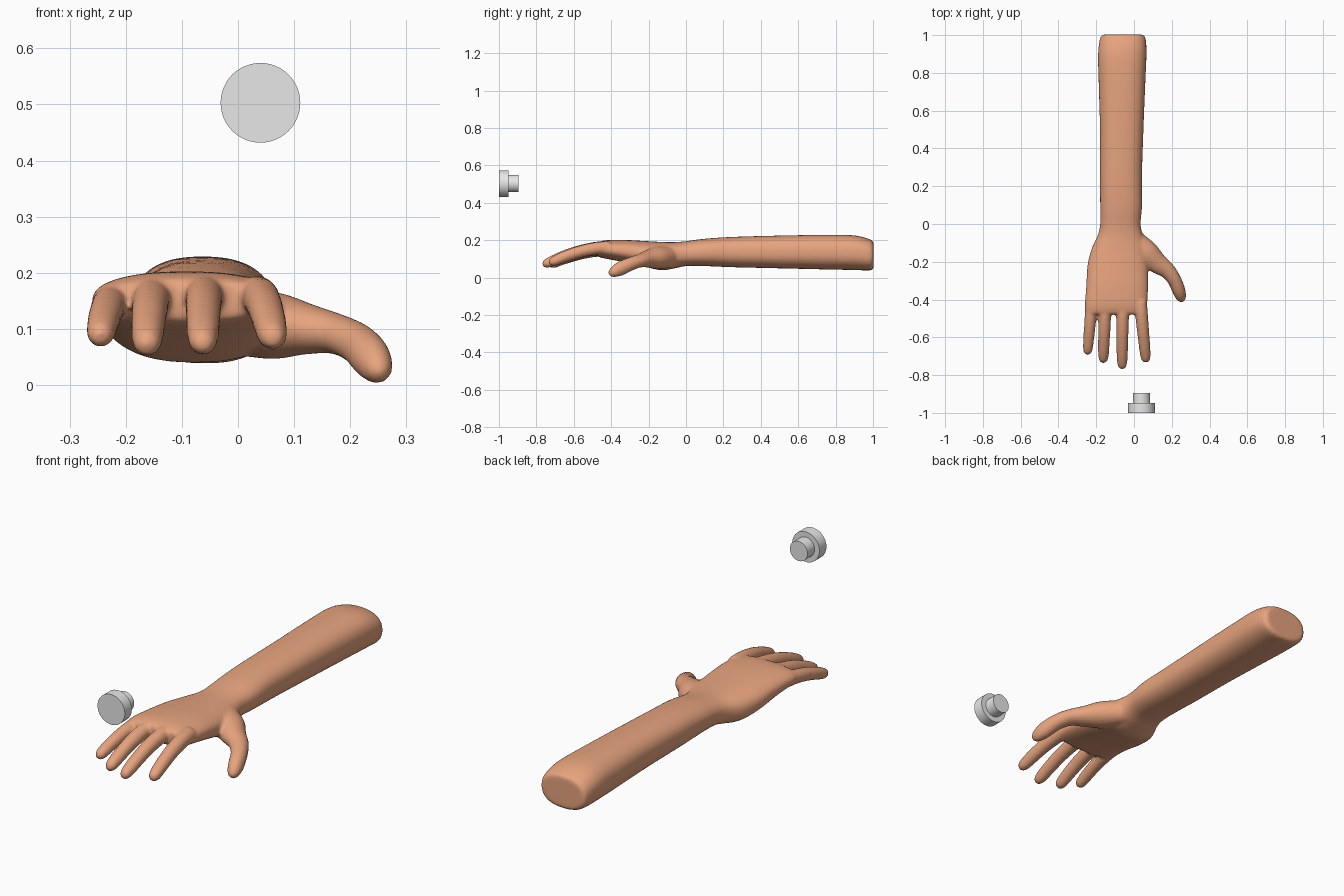
import bpy, bmesh, math
from mathutils import Vector

if "Cube" in bpy.data.objects:
    bpy.data.objects.remove(bpy.data.objects["Cube"])


def material(name, rgb):
    m = bpy.data.materials.new(name)
    m.diffuse_color = (*rgb, 1)
    m.use_nodes = True
    m.node_tree.nodes["Principled BSDF"].inputs["Base Color"].default_value = m.diffuse_color
    return m


skin = material("skin", (0.80, 0.37, 0.21))
grey = material("light_grey", (0.8, 0.8, 0.8))


def smooth_rows(rows, steps=4):
    """Catmull-Rom interpolation between rows of numbers."""
    out = []
    for i in range(len(rows) - 1):
        a, b, c, d = rows[max(i - 1, 0)], rows[i], rows[i + 1], rows[min(i + 2, len(rows) - 1)]
        for s in range(steps):
            t = s / steps
            out.append([0.5 * (2 * q + (r - p) * t + (2 * p - 5 * q + 4 * r - u) * t * t
                               + (3 * q - p - 3 * r + u) * t ** 3)
                        for p, q, r, u in zip(a, b, c, d)])
    return out + [list(rows[-1])]


def loft(bm, rows, power=2.0, axis=None, n=32):
    """Closed tube through rows of (x, y, z, half width, half height)."""
    rows = smooth_rows(rows)
    pts = [Vector(r[:3]) for r in rows]
    rings = []
    for i, r in enumerate(rows):
        t = axis or (pts[min(i + 1, len(pts) - 1)] - pts[max(i - 1, 0)]).normalized()
        side = t.cross(Vector((0, 0, 1))).normalized()
        up = side.cross(t)
        ring = []
        for k in range(n):
            a = 2 * math.pi * k / n
            u = math.copysign(abs(math.cos(a)) ** (2 / power), math.cos(a))
            v = math.copysign(abs(math.sin(a)) ** (2 / power), math.sin(a))
            ring.append(bm.verts.new(pts[i] + side * u * r[3] + up * v * r[4]))
        rings.append(ring)
    for p, q in zip(rings, rings[1:]):
        for k in range(n):
            bm.faces.new((p[k], p[(k + 1) % n], q[(k + 1) % n], q[k]))
    bm.faces.new(rings[0][::-1])
    bm.faces.new(rings[-1])


bm = bmesh.new()

# forearm, wrist and palm: y, left, right, bottom, top
sections = [
    (1.003, -0.160, 0.040, 0.052, 0.187),
    (0.985, -0.179, 0.061, 0.039, 0.204),
    (0.90, -0.190, 0.066, 0.041, 0.226),
    (0.75, -0.187, 0.060, 0.044, 0.229),
    (0.50, -0.180, 0.050, 0.050, 0.225),
    (0.25, -0.180, 0.042, 0.056, 0.218),
    (0.10, -0.179, 0.043, 0.062, 0.208),
    (0.00, -0.179, 0.035, 0.062, 0.195),
    (-0.06, -0.192, 0.047, 0.050, 0.190),
    (-0.13, -0.224, 0.070, 0.040, 0.191),
    (-0.22, -0.246, 0.075, 0.058, 0.196),
    (-0.33, -0.253, 0.075, 0.083, 0.202),
    (-0.42, -0.260, 0.070, 0.100, 0.201),
    (-0.465, -0.258, 0.068, 0.110, 0.192),
    (-0.478, -0.250, 0.060, 0.120, 0.182),
]
loft(bm, [((l + r) / 2, y, (b + t) / 2, (r - l) / 2, (t - b) / 2)
          for y, l, r, b, t in sections], 2.4, Vector((0, -1, 0)), 48)

# four fingers: base x, tip x, tip y, base z, tip z, thickness
for bx, tx, ty, bz, tz, w in [
    (-0.223, -0.247, -0.692, 0.147, 0.085, 0.94),
    (-0.152, -0.163, -0.735, 0.157, 0.068, 1.0),
    (-0.060, -0.063, -0.768, 0.162, 0.070, 1.0),
    (0.033, 0.064, -0.733, 0.160, 0.080, 1.0),
]:
    # along the finger: fraction, drop fraction, half width
    profile = [(0, 0, 0.035), (0.22, 0.05, 0.034), (0.5, 0.28, 0.032), (0.75, 0.62, 0.030),
               (0.9, 0.87, 0.027), (0.97, 0.97, 0.020), (1, 1, 0.008)]
    loft(bm, [(bx + (tx - bx) * f, -0.41 + (ty + 0.41) * f, bz + (tz - bz) * d, r * w, r * w)
              for f, d, r in profile])

# thumb sweeping out from the heel of the palm
loft(bm, [
    (-0.01, -0.07, 0.112, 0.050, 0.055),
    (0.06, -0.15, 0.106, 0.068, 0.060),
    (0.12, -0.205, 0.100, 0.056, 0.046),
    (0.175, -0.245, 0.091, 0.044, 0.036),
    (0.213, -0.295, 0.074, 0.037, 0.036),
    (0.237, -0.352, 0.048, 0.035, 0.038),
    (0.250, -0.393, 0.027, 0.026, 0.027),
    (0.254, -0.412, 0.018, 0.010, 0.010),
])
bmesh.ops.recalc_face_normals(bm, faces=bm.faces[:])
mesh = bpy.data.meshes.new("arm_and_hand")
bm.to_mesh(mesh)
bm.free()
mesh.materials.append(skin)
arm = bpy.data.objects.new("arm_and_hand", mesh)
bpy.context.collection.objects.link(arm)

# fuse the parts into one soft skin
remesh = arm.modifiers.new("fuse", "REMESH")
remesh.mode = "VOXEL"
remesh.voxel_size = 0.007
remesh.use_smooth_shade = True
soften = arm.modifiers.new("soften", "SMOOTH")
soften.factor = 0.5
soften.iterations = 8

# stepped round knob floating ahead of the hand
for name, radius, y0, y1 in [("knob_disc", 0.071, -1.0, -0.948),
                             ("knob_stem", 0.046, -0.948, -0.895)]:
    bpy.ops.mesh.primitive_cylinder_add(vertices=48, radius=radius, depth=y1 - y0,
                                        location=(0.04, (y0 + y1) / 2, 0.503),
                                        rotation=(math.pi / 2, 0, 0))
    knob = bpy.context.object
    knob.name = name
    knob.data.materials.append(grey)
    bpy.ops.object.shade_smooth_by_angle(angle=math.radians(40))
